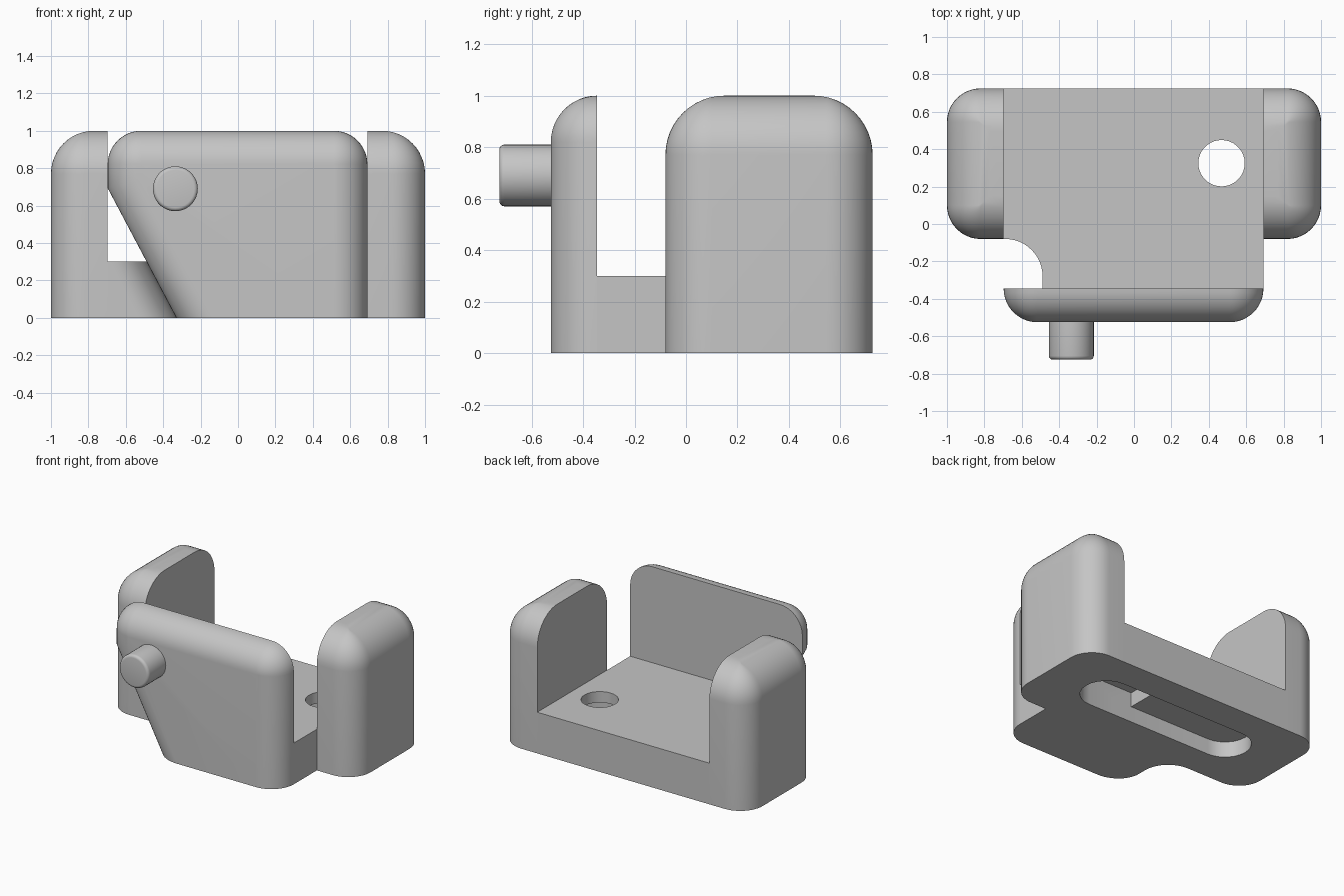
import bpy, bmesh
from math import sin, cos, pi, radians

if "Cube" in bpy.data.objects:
    bpy.data.objects.remove(bpy.data.objects["Cube"], do_unlink=True)

grey = bpy.data.materials.new("plain_grey")
grey.use_nodes = True
grey.diffuse_color = (0.56, 0.56, 0.56, 1)
grey.node_tree.nodes["Principled BSDF"].inputs["Base Color"].default_value = grey.diffuse_color

BACK, SIDE_FRONT, PLATE_BACK = 0.725, -0.08, -0.345
LEFT, RIGHT = -0.697, 0.692
FLOOR_TOP, STEPS = 0.3, 12


def arc(cx, cy, r, start, end, n=STEPS):
    """Points on an arc, angles in degrees."""
    angles = [radians(start + (end - start) * i / n) for i in range(n + 1)]
    return [(cx + r * cos(a), cy + r * sin(a)) for a in angles]


def loft(name, rings):
    """Skin a stack of matching rings and cap both ends."""
    bm = bmesh.new()
    rows = [[bm.verts.new(p) for p in ring] for ring in rings]
    for a, b in zip(rows, rows[1:]):
        for i in range(len(a)):
            j = (i + 1) % len(a)
            bm.faces.new((a[i], a[j], b[j], b[i]))
    bm.faces.new(rows[0])
    bm.faces.new(rows[-1])
    bmesh.ops.remove_doubles(bm, verts=bm.verts, dist=0.0002)
    bmesh.ops.recalc_face_normals(bm, faces=bm.faces)
    mesh = bpy.data.meshes.new(name)
    bm.to_mesh(mesh)
    bm.free()
    mesh.materials.append(grey)
    ob = bpy.data.objects.new(name, mesh)
    bpy.context.collection.objects.link(ob)
    return ob


def prism(name, outline, z0, z1):
    return loft(name, [[(x, y, z) for x, y in outline] for z in (z0, z1)])


def activate(ob):
    bpy.ops.object.select_all(action='DESELECT')
    ob.select_set(True)
    bpy.context.view_layer.objects.active = ob


def cut(ob, cutter):
    cutter.hide_render = True
    mod = ob.modifiers.new("cut", 'BOOLEAN')
    mod.operation, mod.solver, mod.object = 'DIFFERENCE', 'EXACT', cutter
    activate(ob)
    bpy.ops.object.modifier_apply(modifier=mod.name)
    bpy.data.objects.remove(cutter, do_unlink=True)


def smooth(ob):
    activate(ob)
    bpy.ops.object.shade_smooth_by_angle(angle=radians(32))


def fillet(r):
    """Pairs of inset and rise along a quarter-round edge."""
    turns = [pi / 2 * i / STEPS for i in range(STEPS + 1)]
    return [(r * (1 - cos(t)), r * sin(t)) for t in turns]


# Side walls: rounded corners, larger round over the top
def wall_ring(side, inner, inset, z):
    r = max(0.18 - inset, 0.00001)
    x, lo, hi = 1 - inset - r, SIDE_FRONT + inset, BACK - inset
    pts = [(inner, lo)] + arc(x, lo + r, r, -90, 0) + arc(x, hi - r, r, 0, 90) + [(inner, hi)]
    return [(side * px, py, z) for px, py in pts]


for name, side, inner in (("left_wall", 1, RIGHT), ("right_wall", -1, -LEFT)):
    rings = [wall_ring(side, inner, 0, 0)]
    rings += [wall_ring(side, inner, d, 0.77 + h) for d, h in fillet(0.23)]
    smooth(loft(name, rings))

# Front plate: slanted lower corner, rounded front rim
R, FOOT, NX, NZ = 0.18, -0.33, 0.884, 0.468


def plate_ring(d, y):
    r = max(R - d, 0.00001)
    knee = (d - NX * (LEFT + d - FOOT)) / NZ
    pts = [(FOOT + d / NX, 0), (RIGHT - d, 0)]
    pts += arc(RIGHT - R, 1 - R, r, 0, 90) + arc(LEFT + R, 1 - R, r, 90, 180)
    pts.append((LEFT + d, knee))
    return [(x, y, z) for x, z in pts]


smooth(loft("front_plate", [plate_ring(d, PLATE_BACK - h) for d, h in fillet(R)]))


# Floor: slanted notch with a concave corner
def floor_ring(z):
    edge = FOOT - z * NZ / NX
    pts = [(RIGHT, PLATE_BACK), (RIGHT, BACK), (LEFT, BACK), (LEFT - 0.001, SIDE_FRONT)]
    pts += arc(edge - 0.2, SIDE_FRONT - 0.2, 0.2, 90, 0) + [(edge, PLATE_BACK)]
    return [(x, y, z) for x, y in pts]


floor = loft("floor", [floor_ring(0), floor_ring(FLOOR_TOP)])

# Underside slot with a deeper end, and the round hole above it
MID, SLOT_R, SLOT_X = 0.325, 0.175, 0.51
deep = arc(SLOT_X, MID, SLOT_R, -90, 90) + [(0.15, MID + SLOT_R), (0.15, MID - SLOT_R)]
shallow = arc(-SLOT_X, MID, SLOT_R, 90, 270) + [(0.3, MID - SLOT_R), (0.3, MID + SLOT_R)]
cut(floor, prism("deep_cutter", deep, -0.1, 0.22))
cut(floor, prism("shallow_cutter", shallow, -0.1, 0.115))
cut(floor, prism("hole_cutter", arc(0.468, MID, 0.124, 0, 350, 35), 0.1, 0.5))
smooth(floor)

# Peg with a softened end
peg = [(0.12, -0.5), (0.12, -0.705)]
peg += [(0.1 + 0.02 * cos(a), -0.705 - 0.02 * sin(a)) for a in (pi / 8, pi / 4, pi * 3 / 8, pi / 2)]
smooth(loft("peg", [[(x, y, z) for x, z in arc(-0.335, 0.69, r, 0, 350, 35)] for r, y in peg]))
